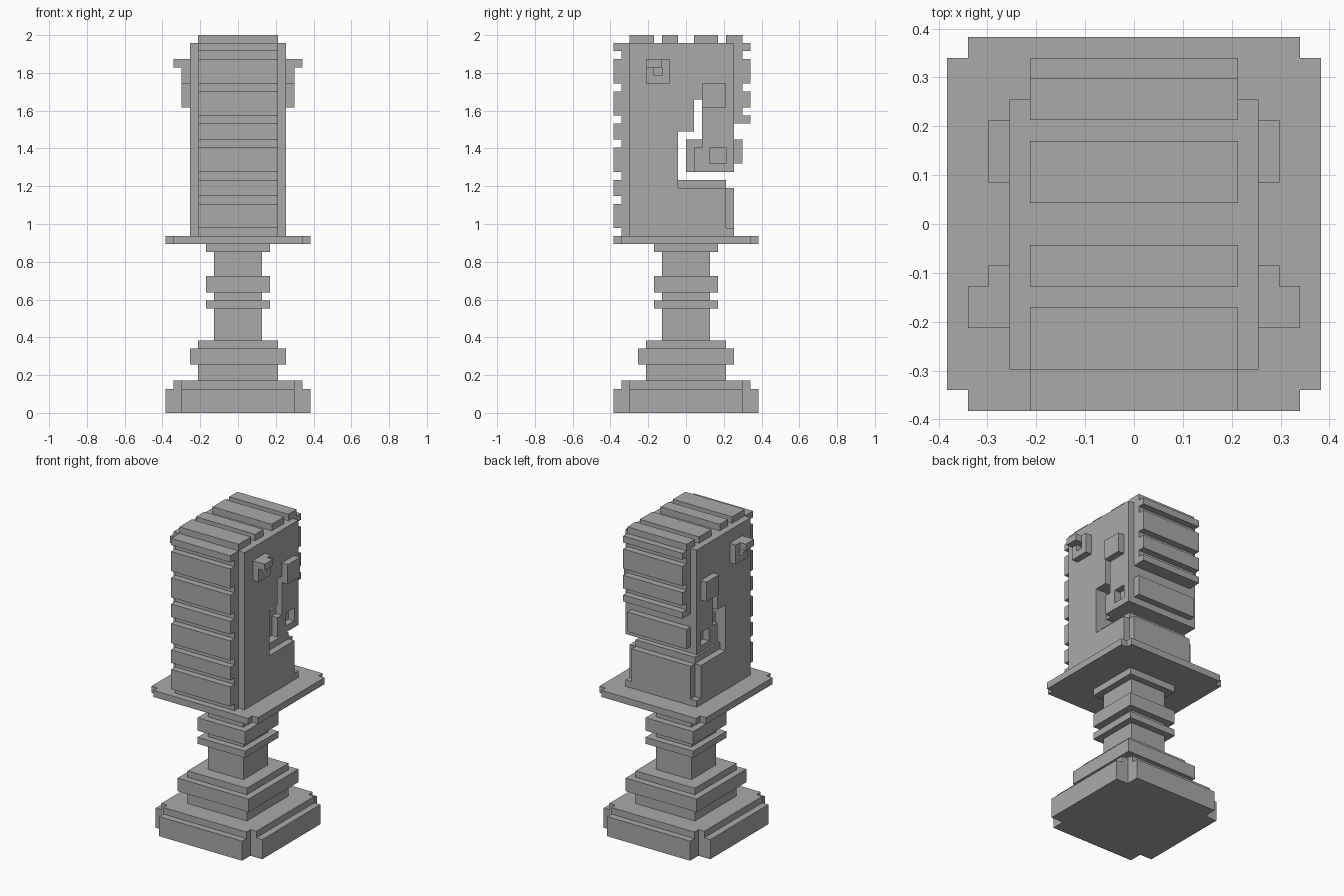
import bpy
import bmesh

U = 2 / 47  # one block of the grid

cube = bpy.data.objects.get("Cube")
if cube:
    bpy.data.objects.remove(cube, do_unlink=True)

grey = bpy.data.materials.new("stone_grey")
grey.use_nodes = True
grey.diffuse_color = (0.4, 0.4, 0.4, 1)
grey.node_tree.nodes["Principled BSDF"].inputs["Base Color"].default_value = (0.4, 0.4, 0.4, 1)


def extrude(name, outline, depth, to_point):
    """Extrude a flat outline by depth; to_point turns it into grid space."""
    bm = bmesh.new()
    face = bm.faces.new([bm.verts.new(to_point(a, b)) for a, b in outline])
    moved = bmesh.ops.extrude_face_region(bm, geom=[face])["geom"]
    verts = [v for v in moved if isinstance(v, bmesh.types.BMVert)]
    bmesh.ops.translate(bm, verts=verts, vec=depth)
    bmesh.ops.recalc_face_normals(bm, faces=bm.faces[:])
    bmesh.ops.scale(bm, verts=bm.verts[:], vec=(U, U, U))
    mesh = bpy.data.meshes.new(name)
    bm.to_mesh(mesh)
    bm.free()
    mesh.materials.append(grey)
    obj = bpy.data.objects.new(name, mesh)
    bpy.context.collection.objects.link(obj)
    return obj


def side_slab(name, outline, x0, x1):
    return extrude(name, outline, (x1 - x0, 0, 0), lambda y, z: (x0, y, z))


def box(name, x0, x1, y0, y1, z0, z1):
    return side_slab(name, [(y0, z0), (y1, z0), (y1, z1), (y0, z1)], x0, x1)


def layer(name, half, z0, z1, notch=0):
    """Square layer, with its corners notched when asked."""
    n = half - notch
    outline = [(-half, -half), (half, -half), (half, half), (-half, half)]
    if notch:
        quarter = [(half, -n), (half, n), (n, n), (n, half), (-n, half), (-n, n)]
        outline = quarter + [(-x, -y) for x, y in quarter]
        outline = list(dict.fromkeys(outline))
    return extrude(name, outline, (0, 0, z1 - z0), lambda x, y: (x, y, z0))


def cut(obj, cutter):
    """Cut a hole and drop the cutter."""
    mod = obj.modifiers.new("hole", "BOOLEAN")
    mod.operation, mod.solver, mod.object = "DIFFERENCE", "EXACT", cutter
    bpy.context.view_layer.update()
    graph = bpy.context.evaluated_depsgraph_get()
    mesh = bpy.data.meshes.new_from_object(obj.evaluated_get(graph))
    obj.modifiers.clear()
    obj.data = mesh
    bpy.data.objects.remove(cutter, do_unlink=True)


# Pedestal: foot, steps, stem with rings, collar plate
layer("foot", 9, 0, 3, 2)
layer("foot_top", 8, 3, 4, 1)
for name, half, z0, z1 in [
    ("lower_step", 5, 4, 6), ("wide_step", 6, 6, 8), ("upper_step", 5, 8, 9),
    ("stem_lower", 3, 9, 13), ("thin_ring", 4, 13, 14), ("stem_middle", 3, 14, 15),
    ("thick_ring", 4, 15, 17), ("stem_upper", 3, 17, 20), ("collar_ring", 4, 20, 21),
]:
    layer(name, half, z0, z1)
layer("collar_plate", 9, 21, 22, 1)

# Head: inner core with the mouth cut into its side outline
slot = [(-1, 35), (1, 35), (1, 39), (2, 39)]
crown = [(6, 30), (6, 46), (-7, 46)]
core = [(-7, 22), (6, 22), (6, 28), (5, 28), (5, 29), (-1, 29)]
core += slot + [(2, 34), (0, 34), (0, 30)] + crown
side_slab("head_core", core, -5, 5)

cheek = [(-7, 22), (6, 22), (6, 23), (5, 23), (5, 28), (-1, 28)]
cheek += slot + [(2, 33), (1, 33), (1, 30)] + crown

# Cheeks, eyes and side plates on both sides
for label, s in (("left", 1), ("right", -1)):
    wall = side_slab(label + "_cheek", cheek, 5 * s, 6 * s)
    cut(wall, box("cutter", 4.5 * s, 7 * s, 3, 5, 31, 33))
    eye = box(label + "_eye", 6 * s, 7 * s, -5, -2, 41, 44)
    cut(eye, box("cutter", 5.5 * s, 8 * s, -4, -3, 42, 43))
    box(label + "_brow", 7 * s, 8 * s, -5, -3, 43, 44)
    box(label + "_side_plate", 6 * s, 7 * s, 2, 5, 38, 41)

# Ribbed strips over the front, the top and the back
box("front_strip", -5, 5, -8, -7, 22, 46)
for z0, z1 in [(45, 46), (41, 44), (37, 40), (34, 36), (30, 33), (27, 29), (23, 26)]:
    box("front_rib", -5, 5, -9, -8, z0, z1)
for y0, y1 in [(-7, -4), (-3, -1), (1, 4), (5, 7)]:
    box("top_rib", -5, 5, y0, y1, 46, 47)
box("back_strip", -5, 5, 6, 7, 36, 46)
for z0, z1 in [(45, 46), (41, 44), (38, 40), (36, 37)]:
    box("back_rib", -5, 5, 7, 8, z0, z1)
box("snout_plate", -5, 5, 6, 7, 31, 34)
